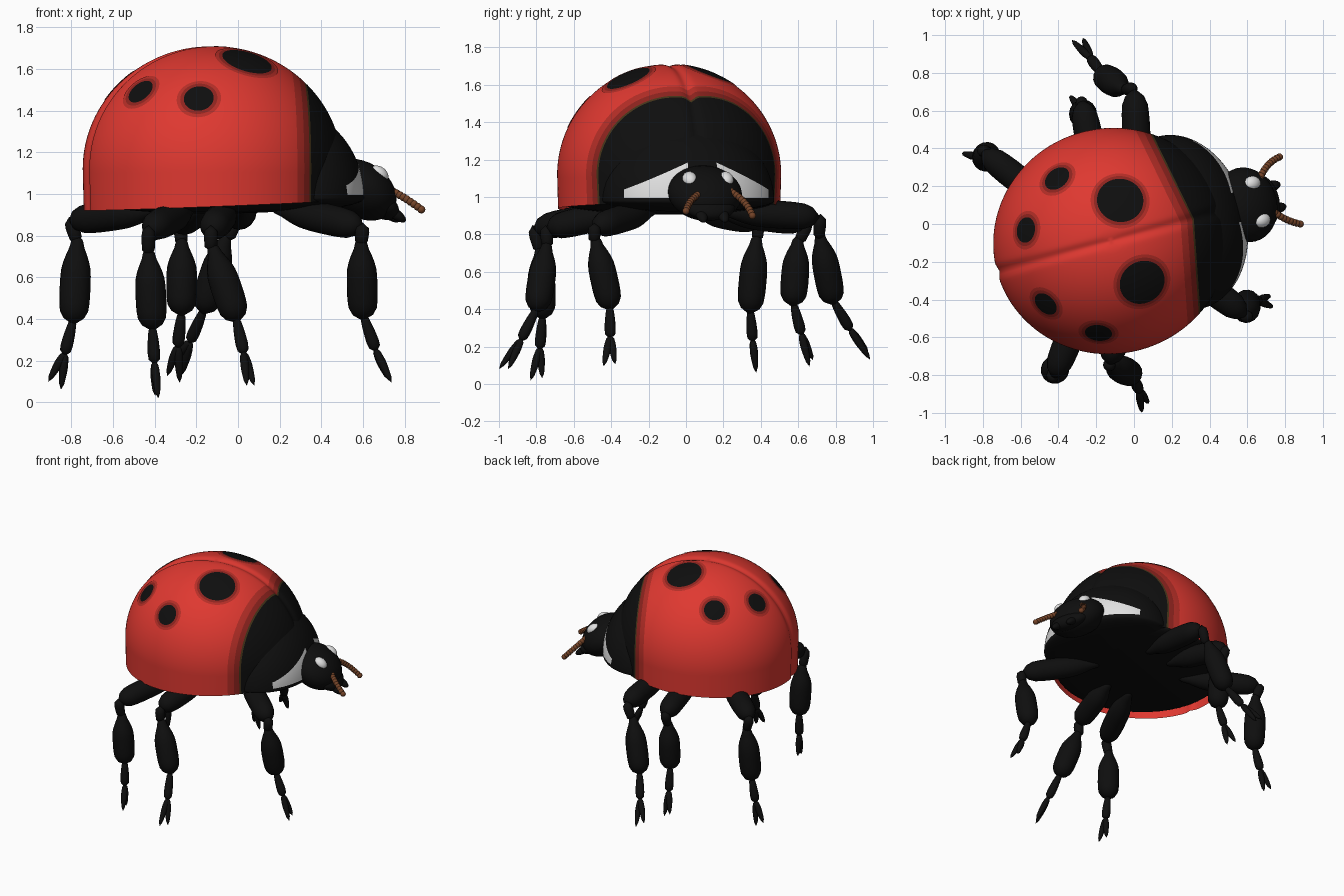
import bpy, bmesh, math
from mathutils import Vector, Matrix

if "Cube" in bpy.data.objects:
    bpy.data.objects.remove(bpy.data.objects["Cube"])

def material(name, r, g, b):
    m = bpy.data.materials.new(name)
    m.diffuse_color = (r, g, b, 1)
    m.use_nodes = True
    m.node_tree.nodes["Principled BSDF"].inputs["Base Color"].default_value = m.diffuse_color
    return m

BLACK = material("shell black", .0045, .0045, .0045)
RED = material("shell red", .74, .04, .03)
MID = material("halo red", .46, .027, .02)
DARK = material("halo dark red", .27, .017, .013)
OLIVE = material("edge olive", .06, .035, .01)
WHITE = material("marking white", .75, .75, .75)
BROWN = material("antenna brown", .17, .055, .02)

# Body frame: origin at the dome's centre, local x towards the head
BODY = Matrix.Translation((-.122, -.09, 1.12)) @ Matrix.Rotation(math.radians(15), 4, 'Z')
RU, RV, RZ = .625, .597, .59
PI = math.pi

def add_surface(bm, f, nu, nv):
    """Grid surface from f(s, t), s and t running 0..1."""
    v = [[bm.verts.new(f(i / nu, j / nv)) for j in range(nv + 1)] for i in range(nu + 1)]
    for i in range(nu):
        for j in range(nv):
            bm.faces.new((v[i][j], v[i + 1][j], v[i + 1][j + 1], v[i][j + 1]))

def finish(bm, name, mats, frame=None, rule=None, outward=False, mirror=False):
    bmesh.ops.remove_doubles(bm, verts=bm.verts, dist=1e-5)
    bmesh.ops.recalc_face_normals(bm, faces=bm.faces)
    bm.normal_update()
    if outward and sum(f.normal.dot(f.calc_center_median()) for f in bm.faces) < 0:
        bmesh.ops.reverse_faces(bm, faces=bm.faces)
    for f in bm.faces:
        f.smooth = True
        if rule:
            f.material_index = rule(f.calc_center_median())
    me = bpy.data.meshes.new(name)
    bm.to_mesh(me)
    bm.free()
    for m in mats:
        me.materials.append(m)
    ob = bpy.data.objects.new(name, me)
    bpy.context.collection.objects.link(ob)
    if frame:
        ob.matrix_world = frame
    if mirror:
        mod = ob.modifiers.new("mirror", 'MIRROR')
        mod.use_axis = (False, True, False)
        mod.merge_threshold = .0005
    return ob

def cut(bm, co, no):
    bmesh.ops.bisect_plane(bm, geom=bm.verts[:] + bm.edges[:] + bm.faces[:],
                           dist=1e-6, plane_co=co, plane_no=no)

def add_ball(bm, c, r, pitch=0, n=20):
    rot = Matrix.Rotation(pitch, 3, 'Y')
    c = Vector(c)
    def f(s, t):
        a, th = s * 2 * PI, t * PI
        return c + rot @ Vector((r[0] * math.cos(a) * math.sin(th),
                                 r[1] * math.sin(a) * math.sin(th), r[2] * math.cos(th)))
    add_surface(bm, f, n * 2, n)

def add_limb(bm, p, q, radii, n=16):
    """Round limb from p to q with a radius at each even step."""
    p, q = Vector(p), Vector(q)
    rot = (q - p).to_track_quat('Z', 'Y')
    last = len(radii) - 1
    def f(s, t):
        k = min(int(t * last + 1e-6), last)
        a = s * 2 * PI
        return p.lerp(q, t) + rot @ Vector((math.cos(a), math.sin(a), 0)) * radii[k]
    add_surface(bm, f, n, last)

# Wing cases: half dome with a seam groove and a black front lobe, mirrored
def dome(s, t):
    a = s * PI
    th = min(t / .8, 1) * PI / 2
    k = max(0, (t - .8) / .2)
    x, y = RU * math.cos(a) * math.sin(th), RV * math.sin(a) * math.sin(th)
    g = 1 - .022 * math.exp(-(y / .025) ** 2)
    rim = -.175 + .04 * x
    return (x * g * (1 - .008 * k), y * (1 - .008 * k), RZ * math.cos(th) * g + rim * k)

lobe = Vector((math.cos(math.radians(11)), math.sin(math.radians(11)), 0))
bands = (.375, .41, .437, .446)
bm = bmesh.new()
add_surface(bm, dome, 96, 50)
bmesh.ops.remove_doubles(bm, verts=bm.verts, dist=1e-5)
for d in bands:
    cut(bm, lobe * d, lobe)
finish(bm, "wing_cases", [RED, MID, DARK, OLIVE, BLACK], BODY,
       lambda c: sum(c.dot(lobe) > d for d in bands), True, True)

# Spots: thin round plates with a two-step halo
for x, y, r in ((.104, .228, .125), (-.19, .424, .072), (-.42, .203, .068)):
    for side, label in ((1, "left"), (-1, "right")):
        v = side * y - .03
        c = Vector((x, v, RZ * math.sqrt(1 - (x / RU) ** 2 - (v / RV) ** 2)))
        t1 = c.orthogonal().normalized()
        t2 = c.cross(t1).normalized()
        rings = (0, r * .35, r * .7, r, r + .018, r + .036)
        def plate(s, t):
            a, k = s * 2 * PI, rings[round(t * 5)]
            p = c + (t1 * math.cos(a) + t2 * math.sin(a)) * k
            return p * (1.005 / math.sqrt((p.x / RU) ** 2 + (p.y / RV) ** 2 + (p.z / RZ) ** 2))
        bm = bmesh.new()
        add_surface(bm, plate, 40, 5)
        def ring(p):
            d = (p - c).cross(c.normalized()).length
            return (d > r) + (d > r + .0175)
        finish(bm, label + "_spot", [BLACK, DARK, MID], BODY, ring, True)

# Neck shield with white cheek patches, mirrored
def shield(s, t):
    a, th = s * PI, t * PI
    z = math.cos(th)
    return (.38 + .35 * math.cos(a) * math.sin(th), .47 * math.sin(a) * math.sin(th),
            -.14 + z * (.42 if z > 0 else .06))

slope = Vector((0, .45, 1))
bm = bmesh.new()
add_surface(bm, shield, 48, 40)
bmesh.ops.remove_doubles(bm, verts=bm.verts, dist=1e-5)
cut(bm, (0, 0, .10), slope)
cut(bm, (0, 0, -.125), (0, 0, 1))
cut(bm, (0, .08, 0), (0, 1, 0))
cut(bm, (0, .40, 0), (0, 1, 0))
finish(bm, "neck_shield", [BLACK, WHITE], BODY,
       lambda c: int(c.dot(slope) < .10 and c.z > -.125 and .08 < c.y < .40 and c.x > .4),
       True, True)

# Belly
bm = bmesh.new()
add_ball(bm, (0, 0, -.15), (.6, .575, .065), n=24)
finish(bm, "belly", [BLACK], BODY)

# Head, snout and jaws
tilt = math.radians(35)
bm = bmesh.new()
add_ball(bm, (.74, 0, -.10), (.18, .2, .13), tilt)
add_ball(bm, (.83, 0, -.17), (.1, .14, .06), tilt)
for side in (1, -1):
    add_ball(bm, (.89, side * .06, -.215), (.065, .03, .025), tilt, 10)
finish(bm, "head", [BLACK], BODY)

# Eyes
bm = bmesh.new()
for side in (1, -1):
    add_ball(bm, (.80, side * .1, -.025), (.05, .04, .036), tilt, 12)
finish(bm, "eyes", [WHITE], BODY)

# Beaded antennae
for label, pts in (("right", ((.70, .10, 1.03), (.78, .02, 1.0), (.88, .0, .925))),
                   ("left", ((.66, .22, 1.04), (.69, .32, .99), (.77, .355, .90)))):
    a, b, c = map(Vector, pts)
    bm = bmesh.new()
    for i in range(12):
        t = i / 11
        add_ball(bm, a * (1 - t) ** 2 + b * 2 * t * (1 - t) + c * t * t, (.019,) * 3, 0, 8)
    finish(bm, label + "_antenna", [BROWN])

# Legs: hip, thigh end, knee, ankle, foot
LEGS = {
    "left_front_leg": ((.03, .15, .93), (.0, .72, .89), (-.05, .71, .82), (-.17, .79, .42), (-.30, .98, .14)),
    "left_middle_leg": ((-.17, .12, .93), (-.28, .66, .86), (-.27, .60, .80), (-.27, .57, .41), (-.31, .67, .10)),
    "left_rear_leg": ((-.35, .03, .93), (-.81, .39, .87), (-.77, .38, .81), (-.79, .34, .37), (-.88, .375, .07)),
    "right_front_leg": ((.15, -.15, .94), (.60, -.49, .84), (.59, -.49, .80), (.60, -.40, .39), (.73, -.41, .09)),
    "right_middle_leg": ((-.04, -.3, .93), (-.13, -.75, .83), (-.13, -.74, .77), (.0, -.80, .38), (.06, -.975, .07)),
    "right_rear_leg": ((-.22, -.3, .93), (-.43, -.82, .83), (-.43, -.78, .75), (-.41, -.765, .34), (-.39, -.80, .015)),
}
SHAPE = (0, .028, .036, .05, .062, .07, .073, .074, .074, .074, .072, .068, .05, 0)
for name, points in LEGS.items():
    hip, thigh, knee, ankle, foot = map(Vector, points)
    bm = bmesh.new()
    add_limb(bm, hip, thigh, SHAPE)
    add_limb(bm, thigh + Vector((0, 0, .02)), knee - Vector((0, 0, .05)), (0, .03, .034, .032, .03, 0))
    add_limb(bm, knee, ankle, SHAPE)
    # tapered foot with two claws
    split = ankle.lerp(foot, .5)
    add_limb(bm, ankle.lerp(knee, .08), split, (0, .02, .024, .027, .029, .03, .027, 0), 12)
    across = (foot - ankle).cross(Vector((.3, .2, 1))).normalized()
    for side in (1, -1):
        tip = foot + across * side * .032 + Vector((0, 0, .02 * (side < 0)))
        add_limb(bm, ankle.lerp(foot, .42), tip, (0, .017, .02, .021, .019, .016, .012, 0), 10)
    finish(bm, name, [BLACK])
